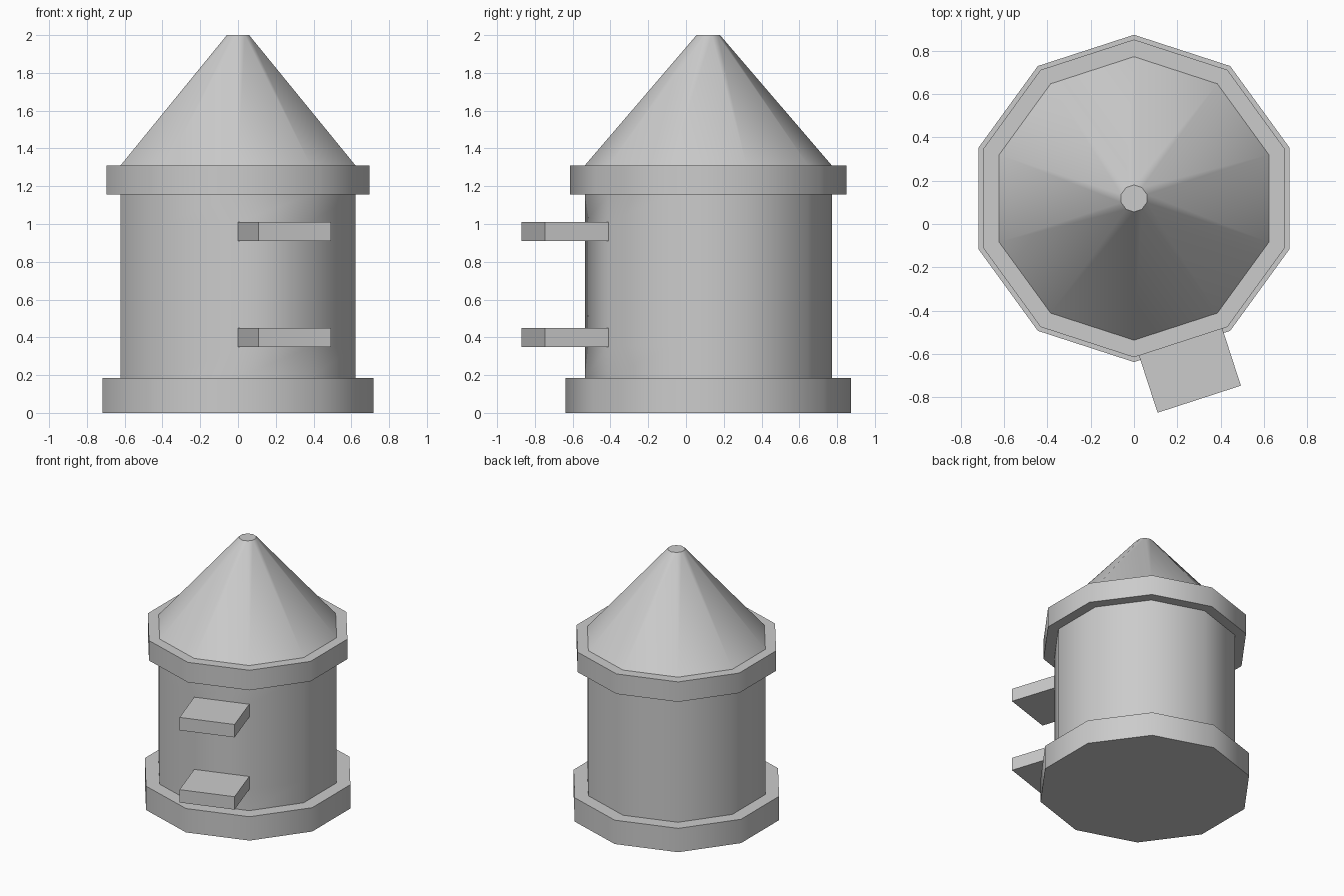
import bpy, bmesh, math
from mathutils import Vector

if "Cube" in bpy.data.objects:
    bpy.data.objects.remove(bpy.data.objects["Cube"])

SIDES = 10
CY = 0.118          # tower axis offset in y
R = 0.654           # wall radius (at the corners)


def lathe(name, profile, cap_bottom=False, cap_top=False, step_bands=()):
    """Sweep (radius, z) points around the tower axis as a ten-sided shell."""
    bm = bmesh.new()
    rings = []
    for r, z in profile:
        rings.append([bm.verts.new((r * math.cos(a), CY + r * math.sin(a), z))
                      for a in (-math.pi / 2 + i * math.tau / SIDES for i in range(SIDES))])
    step_faces = []
    for k in range(len(rings) - 1):
        lo, hi = rings[k], rings[k + 1]
        for i in range(SIDES):
            j = (i + 1) % SIDES
            f = bm.faces.new((lo[i], lo[j], hi[j], hi[i]))
            if i == 0 and k in step_bands:
                step_faces.append(f)
    if cap_bottom:
        bm.faces.new(rings[0][::-1])
    if cap_top:
        bm.faces.new(rings[-1])
    # Steps are pulled straight out of one wall panel
    if step_faces:
        a = -math.pi / 2 + math.pi / SIDES
        push = Vector((math.cos(a), math.sin(a), 0)) * 0.352
        for f in step_faces:
            new = bmesh.ops.extrude_discrete_faces(bm, faces=[f])["faces"]
            bmesh.ops.translate(bm, verts=list({v for n in new for v in n.verts}), vec=push)
    mesh = bpy.data.meshes.new(name)
    bm.to_mesh(mesh)
    bm.free()
    ob = bpy.data.objects.new(name, mesh)
    bpy.context.collection.objects.link(ob)
    bpy.ops.object.select_all(action='DESELECT')
    ob.select_set(True)
    bpy.context.view_layer.objects.active = ob
    bpy.ops.object.shade_smooth_by_angle(angle=math.radians(40))
    return ob


# Plinth at the ground
lathe("base", [(0.755, 0), (0.755, 0.185), (R, 0.185)], cap_bottom=True)

# Wall with two steps on the front right panel
lathe("wall_with_steps",
      [(R, z) for z in (0.185, 0.35, 0.45, 0.91, 1.01, 1.155)], step_bands=(1, 3))

# Projecting ring under the roof, softly shaded
rim = lathe("rim", [(R, 1.155), (0.733, 1.155), (0.733, 1.31), (R, 1.31)])
bpy.ops.object.shade_smooth()

# Pointed roof with a small flat tip
lathe("roof", [(R, 1.31), (0.062, 2.0)], cap_top=True)
